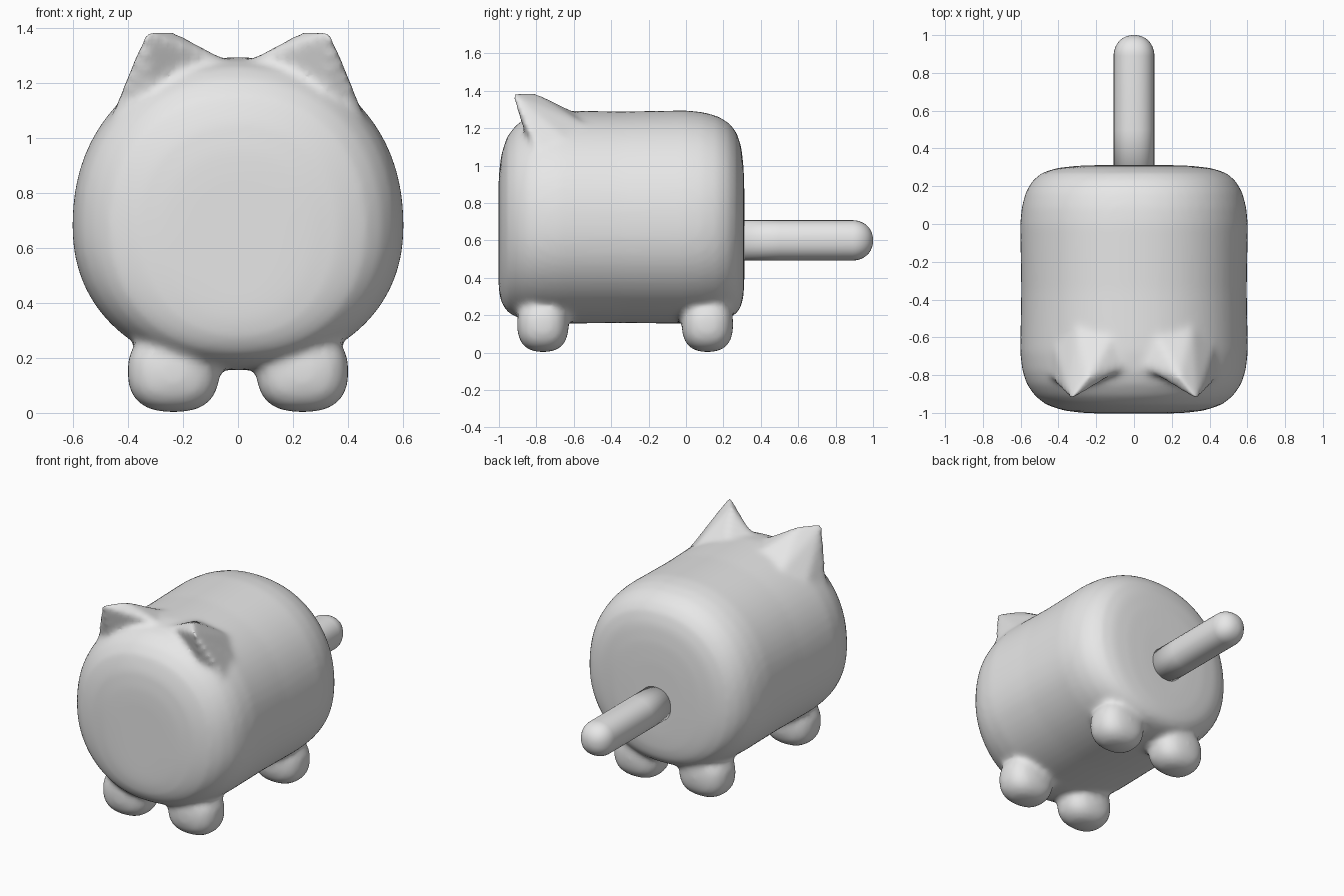
import bpy, bmesh, math
from mathutils import Vector

if "Cube" in bpy.data.objects:
    bpy.data.objects.remove(bpy.data.objects["Cube"])

grey = bpy.data.materials.new("light_grey")
grey.diffuse_color = (0.8, 0.8, 0.8, 1)
grey.use_nodes = True
grey.node_tree.nodes["Principled BSDF"].inputs["Base Color"].default_value = grey.diffuse_color


def spow(v, e):
    return math.copysign(abs(v) ** e, v)


def loft(bm, profile, section, n=64):
    """Closed skin of rings along y; section(angle, scale) gives (x, z)."""
    rings = [[bm.verts.new((p[0], y, p[1])) for p in
              (section(2 * math.pi * i / n, s) for i in range(n))] for y, s in profile]
    for a, b in zip(rings, rings[1:]):
        for i in range(n):
            bm.faces.new((a[i], b[i], b[(i + 1) % n], a[(i + 1) % n]))
    bm.faces.new(rings[0])
    bm.faces.new(rings[-1][::-1])


def finish(bm, name):
    bmesh.ops.recalc_face_normals(bm, faces=bm.faces)
    me = bpy.data.meshes.new(name)
    bm.to_mesh(me)
    bm.free()
    me.materials.append(grey)
    ob = bpy.data.objects.new(name, me)
    bpy.context.collection.objects.link(ob)
    me.shade_smooth()
    return ob


# barrel-shaped body, flatter at both ends and fuller underneath
def body_section(t, s):
    c, d = spow(math.cos(t), 0.93), spow(math.sin(t), 0.93)
    return 0.603 * s * c, 0.68 + (0.615 * s if d > 0 else 0.525 * s ** 0.5) * d


bm = bmesh.new()
loft(bm, [(-1.003, 0.3), (-1.0, 0.45), (-0.987, 0.62), (-0.957, 0.77), (-0.91, 0.87),
          (-0.85, 0.94), (-0.78, 0.98), (-0.68, 1), (-0.35, 0.99), (0, 1), (0.09, 0.985),
          (0.17, 0.95), (0.23, 0.89), (0.27, 0.81), (0.296, 0.68), (0.308, 0.5),
          (0.312, 0.3)], body_section)

# four stubby rounded legs
for sx in (-1, 1):
    for cy in (-0.765, 0.115):
        legs = bmesh.ops.create_uvsphere(bm, u_segments=32, v_segments=20, radius=1)
        for v in legs["verts"]:
            p = Vector([spow(k, 0.8) for k in v.co])
            v.co = (sx * 0.235 + 0.168 * p.x, cy + 0.138 * p.y, 0.15 + 0.148 * p.z)

# ears with forward-pointing tips, sloping back into the body
for sx in (-1, 1):
    pts = [(0.335, -0.935, 1.39), (0.24, -0.81, 1.392), (0.32, -0.84, 1.1),
           (0.01, -0.74, 1.27), (0.48, -0.78, 1.03), (0.31, -0.52, 1.21),
           (0.1, -0.56, 1.27), (0.44, -0.6, 1.1)]
    verts = [bm.verts.new((sx * x, y, z)) for x, y, z in pts]
    bmesh.ops.convex_hull(bm, input=verts)

body = finish(bm, "body_with_legs_and_ears")

# fuse the volumes and soften the joins
rm = body.modifiers.new("fuse", 'REMESH')
rm.mode = 'VOXEL'
rm.voxel_size = 0.018
rm.use_smooth_shade = True
sm = body.modifiers.new("soften", 'SMOOTH')
sm.factor = 0.5
sm.iterations = 12

# straight tail with a rounded tip
bm = bmesh.new()
cap = [(0.89 + 0.11 * math.sin(a), max(math.cos(a), 0.03) ** 0.9)
       for a in (math.pi / 2 * i / 10 for i in range(11))]
loft(bm, [(0.22, 1), (0.5, 1)] + cap,
     lambda t, s: (0.108 * s * spow(math.cos(t), 0.9), 0.6 + 0.108 * s * spow(math.sin(t), 0.9)), 32)
finish(bm, "tail")
